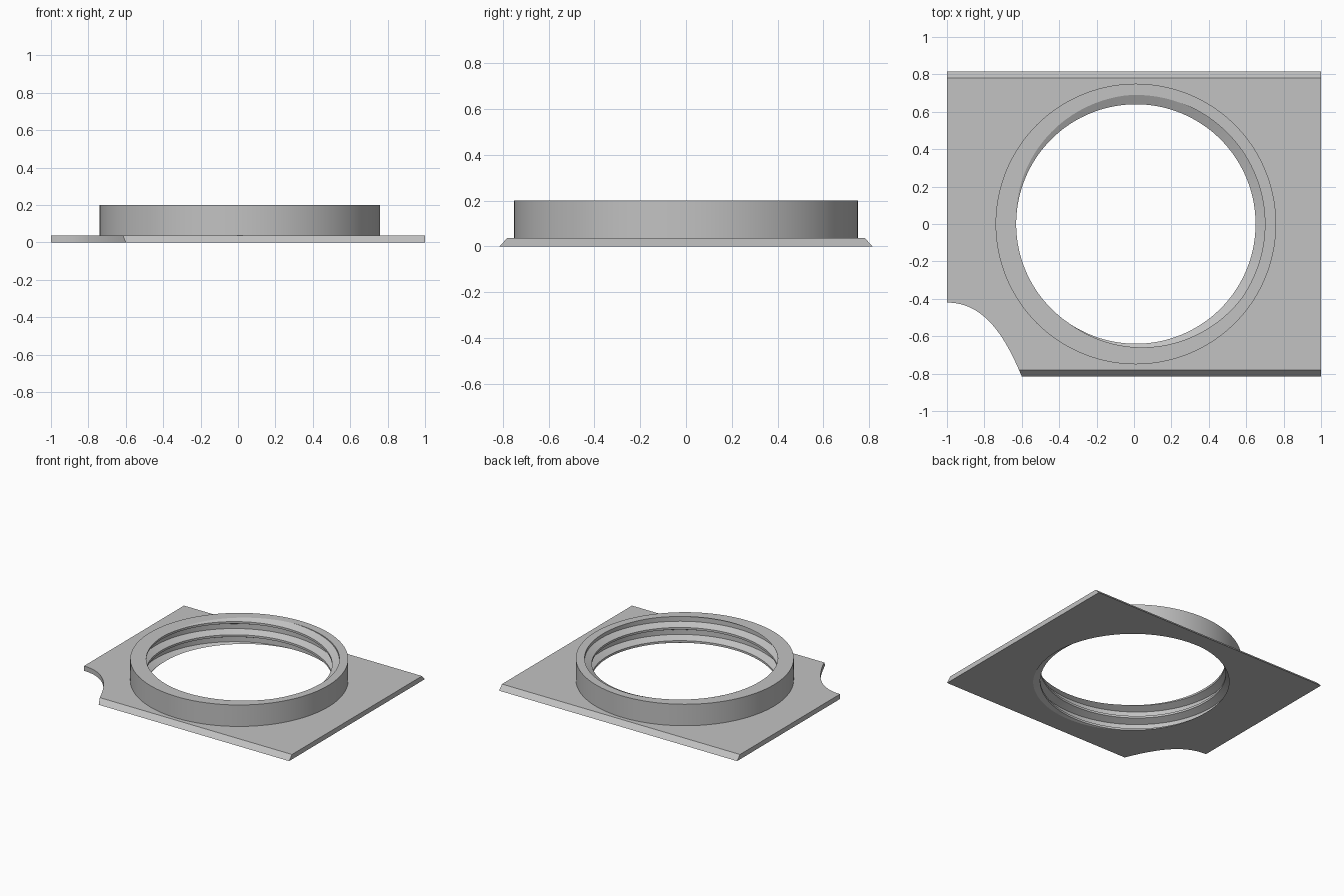
import bpy, bmesh, math
from mathutils import Vector
from mathutils.geometry import interpolate_bezier

cube = bpy.data.objects.get("Cube")
if cube:
    bpy.data.objects.remove(cube, do_unlink=True)

grey = bpy.data.materials.new("plain grey")
grey.use_nodes = True
COLOUR = (0.54, 0.54, 0.54, 1)
grey.diffuse_color = COLOUR
grey.node_tree.nodes["Principled BSDF"].inputs["Base Color"].default_value = COLOUR

CENTRE_X, OUTER_R = 0.01, 0.75
CREST_R, ROOT_R = 0.64, 0.69
HEIGHT, PITCH, SEGMENTS = 0.2, 0.1, 144


def finish(name, bm):
    bmesh.ops.recalc_face_normals(bm, faces=bm.faces)
    mesh = bpy.data.meshes.new(name)
    bm.to_mesh(mesh)
    bm.free()
    mesh.materials.append(grey)
    obj = bpy.data.objects.new(name, mesh)
    bpy.context.collection.objects.link(obj)
    return obj


def prism(name, points, direction):
    """Extrude a closed outline along a direction."""
    bm = bmesh.new()
    face = bm.faces.new([bm.verts.new(p) for p in points])
    out = bmesh.ops.extrude_face_region(bm, geom=[face])
    moved = [v for v in out["geom"] if isinstance(v, bmesh.types.BMVert)]
    bmesh.ops.translate(bm, verts=moved, vec=direction)
    return finish(name, bm)


def cut(target, cutter):
    mod = target.modifiers.new(cutter.name, "BOOLEAN")
    mod.operation, mod.solver, mod.object = "DIFFERENCE", "EXACT", cutter
    bpy.context.view_layer.objects.active = target
    bpy.ops.object.modifier_apply(modifier=mod.name)
    bpy.data.objects.remove(cutter, do_unlink=True)


def on_circle(radius, angle, z):
    return Vector((CENTRE_X + radius * math.cos(angle), radius * math.sin(angle), z))


# Base plate with sloped front and back edges
section = [(-0.815, 0), (0.815, 0), (0.78, 0.037), (-0.78, 0.037)]
plate = prism("base_plate", [(-1, y, z) for y, z in section], (2, 0, 0))

# Round opening under the ring
angles = [math.tau * i / SEGMENTS for i in range(SEGMENTS)]
cut(plate, prism("opening_cutter", [on_circle(OUTER_R, a, -0.1) for a in angles], (0, 0, 0.3)))

# Curved corner notch
curve = interpolate_bezier(Vector((-1, -0.42, -0.1)), Vector((-0.8, -0.42, -0.1)),
                           Vector((-0.69, -0.6, -0.1)), Vector((-0.6, -0.815, -0.1)), 25)
corner = [(-0.56, -0.92, -0.1), (-1.1, -0.92, -0.1), (-1.1, -0.42, -0.1)]
cut(plate, prism("notch_cutter", list(curve) + corner, (0, 0, 0.3)))


# Ring with an internal helical thread, its ends trimmed flat
def thread_radius(offset):
    """Radius at an offset from a crest, measured in pitches."""
    distance = abs((offset + 0.5) % 1 - 0.5)
    blend = min(max((distance - 0.08) / 0.24, 0), 1)
    return CREST_R + (ROOT_R - CREST_R) * blend


bm = bmesh.new()
columns = []
for i in range(SEGMENTS + 1):
    turn = i / SEGMENTS
    angle = math.tau * turn
    crest = HEIGHT + PITCH * (turn - 0.58)
    column = [on_circle(OUTER_R, angle, 0), on_circle(OUTER_R, angle, HEIGHT)]
    for k in range(2, -5, -1):
        for step in (0.32, 0.08, -0.08, -0.32):
            z = min(max(crest + PITCH * (k + step), 0), HEIGHT)
            column.append(on_circle(thread_radius((z - crest) / PITCH), angle, z))
    columns.append([bm.verts.new(p) for p in column])
for a, b in zip(columns, columns[1:]):
    for j in range(len(a)):
        k = (j + 1) % len(a)
        bm.faces.new((a[j], b[j], b[k], a[k]))
bmesh.ops.remove_doubles(bm, verts=bm.verts, dist=0.00005)
bmesh.ops.dissolve_degenerate(bm, edges=bm.edges, dist=0.00005)
ring = finish("threaded_ring", bm)

# Smooth round walls, crisp corners
bpy.ops.object.select_all(action="DESELECT")
for obj in (plate, ring):
    obj.select_set(True)
bpy.context.view_layer.objects.active = ring
bpy.ops.object.shade_smooth_by_angle(angle=math.radians(25))
